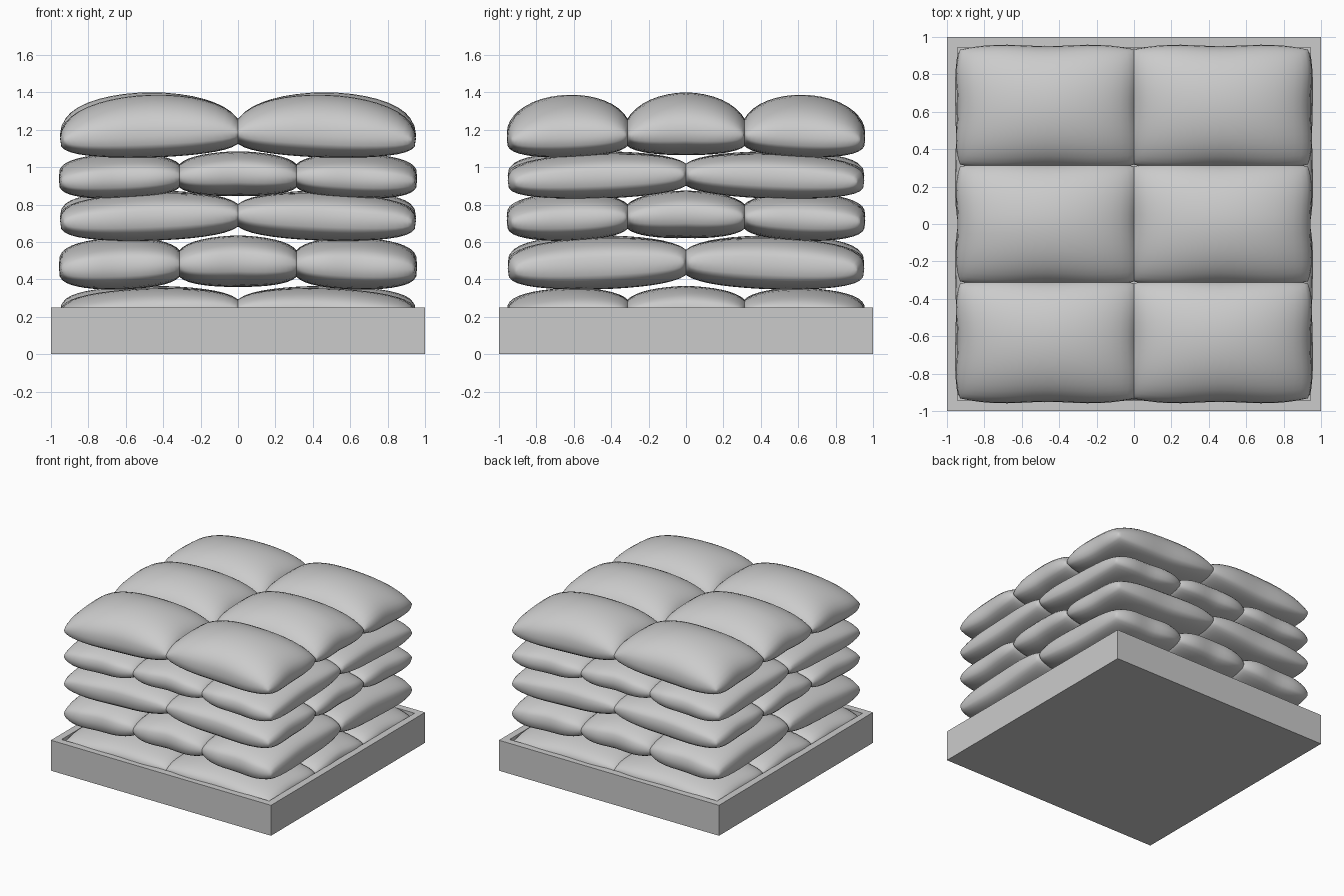
import bpy, bmesh, math

if "Cube" in bpy.data.objects:
    bpy.data.objects.remove(bpy.data.objects["Cube"])


def finish(bm, name, angle):
    bmesh.ops.recalc_face_normals(bm, faces=bm.faces)
    me = bpy.data.meshes.new(name)
    bm.to_mesh(me)
    bm.free()
    ob = bpy.data.objects.new(name, me)
    bpy.context.collection.objects.link(ob)
    bpy.ops.object.select_all(action='DESELECT')
    ob.select_set(True)
    bpy.context.view_layer.objects.active = ob
    if angle:
        bpy.ops.object.shade_smooth_by_angle(angle=math.radians(angle))


# Stuffed sack: two bulging sheets welded along a rounded seam
def sack(name, cx, cy, z, hx, hy, up, down, e_up, e_down):
    bm = bmesh.new()
    for side, h, e in ((1, up, e_up), (-1, down, e_down)):
        verts = bmesh.ops.create_grid(bm, x_segments=20, y_segments=20, size=1)['verts']
        for vert in verts:
            u = math.sin(vert.co.x * math.pi / 2)
            v = math.sin(vert.co.y * math.pi / 2)
            f = max(0, (1 - u * u) * (1 - v * v)) ** e
            x = cx + hx * u * (1 - 0.035 * v ** 6 - 0.008 * math.cos(5 * v))
            y = cy + hy * v * (1 - 0.06 * u ** 6 - 0.012 * math.cos(6 * u))
            # outer corners of the stack sag a little
            vert.co = (x, y, z + side * h * f - 0.045 * abs(x * y))
    bmesh.ops.remove_doubles(bm, verts=bm.verts, dist=0.0005)
    finish(bm, name, 60)


# Open tray base with a rim
bm = bmesh.new()
bmesh.ops.create_cube(bm, size=1)
for v in bm.verts:
    v.co = (v.co.x * 2, v.co.y * 2, (v.co.z + 0.5) * 0.25)
bm.normal_update()
top = [f for f in bm.faces if f.normal.z > 0.9]
bmesh.ops.inset_region(bm, faces=top, thickness=0.08)
down = bmesh.ops.extrude_face_region(bm, geom=top)['geom']
bmesh.ops.delete(bm, geom=top, context='FACES')
for v in down:
    if isinstance(v, bmesh.types.BMVert):
        v.co.z = 0.1
finish(bm, "tray_base", 0)

# Alternating layers: seam height, bulge up, bulge down, edge roundness
layers = [
    (0.235, 0.13, 0.12, 0.32, 0.27),
    (0.490, 0.145, 0.13, 0.30, 0.27),
    (0.745, 0.13, 0.125, 0.32, 0.27),
    (0.960, 0.125, 0.115, 0.30, 0.27),
    (1.185, 0.215, 0.12, 0.43, 0.27),
]
for i, (z, up, dn, eu, ed) in enumerate(layers):
    for a in (-0.463, 0.463):
        for b in (-0.625, 0, 0.625):
            name = "sack_layer_%d" % (i + 1)
            if i % 2 == 0:
                sack(name, a, b, z, 0.485, 0.33, up, dn, eu, ed)
            else:
                sack(name, b, a, z, 0.33, 0.485, up, dn, eu, ed)
